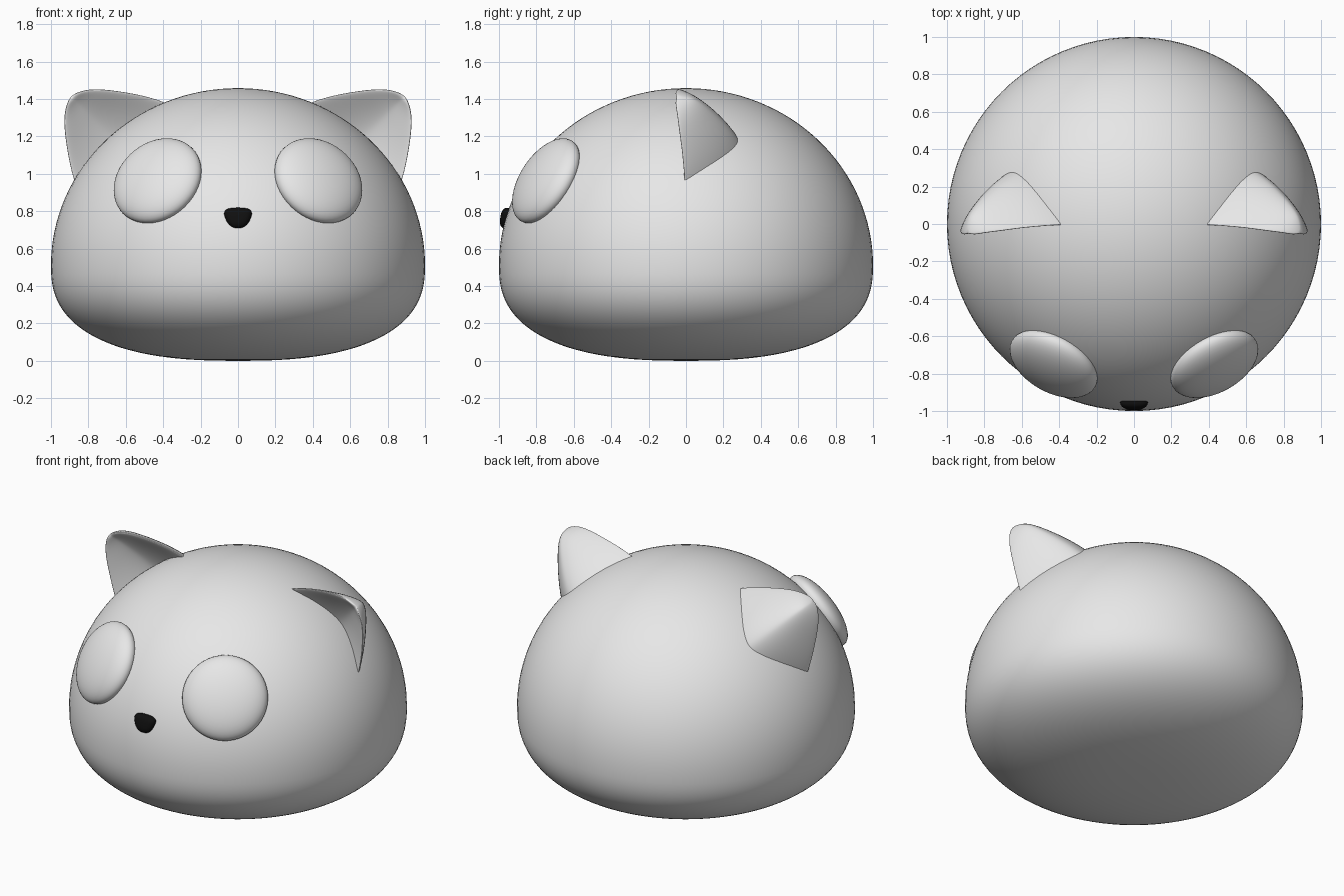
import bpy, bmesh, math
from mathutils import Vector, Matrix

if "Cube" in bpy.data.objects:
    bpy.data.objects.remove(bpy.data.objects["Cube"])


def material(name, rgb):
    m = bpy.data.materials.new(name)
    m.diffuse_color = (*rgb, 1)
    m.use_nodes = True
    m.node_tree.nodes["Principled BSDF"].inputs["Base Color"].default_value = m.diffuse_color
    return m


GREY = material("light_grey", (0.8, 0.8, 0.8))
BLACK = material("nose_black", (0.005, 0.005, 0.005))


def finish(name, bm, mat):
    bmesh.ops.recalc_face_normals(bm, faces=bm.faces)
    for f in bm.faces:
        f.smooth = True
    me = bpy.data.meshes.new(name)
    bm.to_mesh(me)
    bm.free()
    me.materials.append(mat)
    ob = bpy.data.objects.new(name, me)
    bpy.context.collection.objects.link(ob)
    return ob


def skin_rings(name, rings, start, end, mat):
    """Closed skin through equal-length rings with a point at each end."""
    bm = bmesh.new()
    rows = [[bm.verts.new(p) for p in r] for r in rings]
    n = len(rows[0])
    for a, b in zip(rows, rows[1:]):
        for i in range(n):
            j = (i + 1) % n
            bm.faces.new((a[i], a[j], b[j], b[i]))
    for row, p in ((rows[0], start), (rows[-1], end)):
        c = bm.verts.new(p)
        for i in range(n):
            bm.faces.new((row[i], row[(i + 1) % n], c))
    return finish(name, bm, mat)


# Body: dome above the widest line, flattened superellipse below
MID, TOP, SIDES = 0.51, 1.458, 96


def body_ring(k, steps=64):
    t = -math.pi / 2 + math.pi * k / steps
    c, s = math.cos(t), math.sin(t)
    if s < 0:
        e = 2 / 2.5
        r, z = c ** e, MID - MID * (-s) ** e
    else:
        r, z = c, MID + (TOP - MID) * s
    return [(r * math.cos(2 * math.pi * i / SIDES), r * math.sin(2 * math.pi * i / SIDES), z)
            for i in range(SIDES)]


skin_rings("body", [body_ring(k) for k in range(1, 64)], (0, 0, 0), (0, 0, TOP), GREY)


# Ears: half cones pointing up and out, rounded behind and hollow in front
# (distance along ear axis, half width, y of rim)
EAR = [(1.10, 0.39, 0.0), (1.20, 0.355, 0.0), (1.30, 0.31, -0.005), (1.38, 0.262, -0.012),
       (1.45, 0.213, -0.02), (1.51, 0.168, -0.03), (1.56, 0.125, -0.037),
       (1.595, 0.085, -0.042), (1.615, 0.052, -0.045), (1.627, 0.022, -0.046)]
EAR_W = 0.37


def ear_point(a, w, y, side):
    h = math.sqrt(0.5)
    return (side * (a - w) * h, y, (a + w) * h)


def ear(name, side):
    rings = []
    for a, hw, y0 in EAR:
        ring = []
        rim = min(0.032, hw * 0.65)
        for i in range(64):
            t = 2 * math.pi * i / 64
            c, s = math.cos(t), math.sin(t)
            depth = 0.81 if s > 0 else 0.45
            y = y0 + rim * s + depth * hw * (1 - abs(c) ** 1.6)
            ring.append(ear_point(a, EAR_W + hw * c, y, side))
        rings.append(ring)
    ob = skin_rings(name, rings, ear_point(1.10, EAR_W, 0.1, side),
                    ear_point(1.63, EAR_W, -0.044, side), GREY)
    sub = ob.modifiers.new("smooth", 'SUBSURF')
    sub.levels = sub.render_levels = 1


# Eyes: flattened round discs lying on the body surface
def eye(name, side):
    bm = bmesh.new()
    bmesh.ops.create_uvsphere(bm, u_segments=48, v_segments=24, radius=1)
    normal = Vector((side * 0.425, -0.76, 0.494))
    bm.transform(Matrix.Translation((side * 0.43, -0.7475, 0.9625))
                 @ normal.to_track_quat('Z', 'Y').to_matrix().to_4x4()
                 @ Matrix.Diagonal((0.255, 0.255, 0.1, 1)))
    finish(name, bm, GREY)


for label, side in (("left", -1), ("right", 1)):
    ear(label + "_ear", side)
    eye(label + "_eye", side)

# Nose: rounded block, wide at the top and narrow below
bm = bmesh.new()
bmesh.ops.create_uvsphere(bm, u_segments=32, v_segments=20, radius=1)
for v in bm.verts:
    v.co /= sum(abs(c) ** 2.8 for c in v.co) ** (1 / 2.8)
    v.co.x *= 1 + 0.3 * v.co.z
bm.transform(Matrix.Translation((0, -0.955, 0.762))
             @ Matrix.Rotation(math.radians(-10), 4, 'X')
             @ Matrix.Diagonal((0.068, 0.038, 0.056, 1)))
finish("nose", bm, BLACK)
